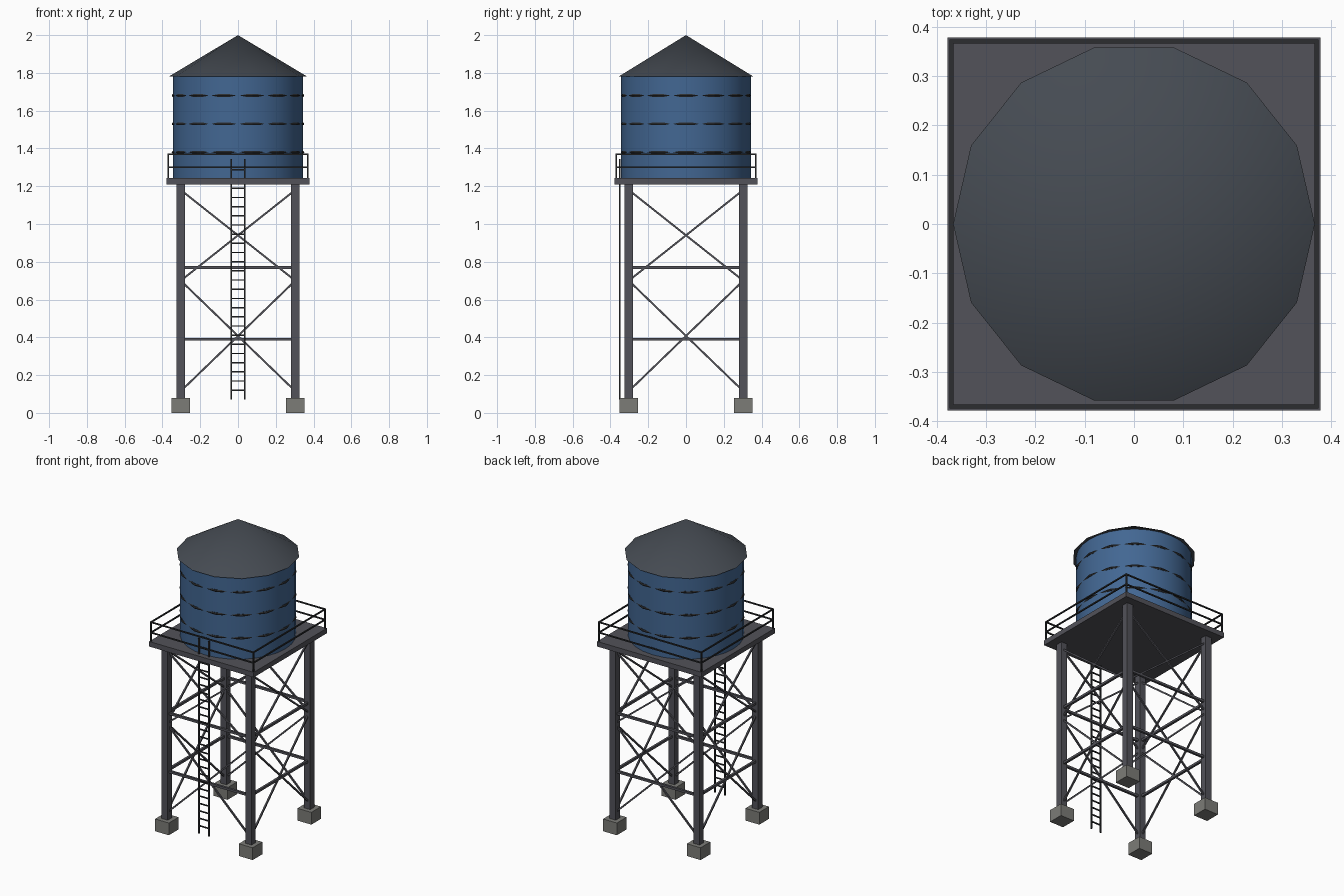
import bpy
from math import radians
from mathutils import Vector

if "Cube" in bpy.data.objects:
    bpy.data.objects.remove(bpy.data.objects["Cube"])


def material(name, r, g, b):
    m = bpy.data.materials.new(name)
    m.diffuse_color = (r, g, b, 1)
    m.use_nodes = True
    m.node_tree.nodes["Principled BSDF"].inputs["Base Color"].default_value = m.diffuse_color
    return m


steel = material("steel", 0.085, 0.085, 0.1)
dark = material("dark_steel", 0.025, 0.027, 0.03)
blue = material("blue_paint", 0.055, 0.135, 0.29)
slate = material("roof_slate", 0.06, 0.07, 0.085)
concrete = material("concrete", 0.2, 0.2, 0.185)


def finish(name, mat, smooth=False):
    o = bpy.context.object
    o.name = name
    o.data.materials.append(mat)
    if smooth:
        bpy.ops.object.shade_smooth_by_angle(angle=radians(35))
    return o


def box(name, center, size, mat):
    bpy.ops.mesh.primitive_cube_add(size=1, location=center)
    bpy.context.object.scale = size
    bpy.ops.object.transform_apply(location=False, rotation=False, scale=True)
    return finish(name, mat)


def bar(name, a, b, w, mat):
    """Square bar running from point a to point b."""
    a, b = Vector(a), Vector(b)
    o = box(name, (0, 0, 0), (w, w, (b - a).length), mat)
    o.location = (a + b) / 2
    o.rotation_euler = (b - a).to_track_quat('Z', 'Y').to_euler()
    return o


# Legs on concrete footings
L = 0.303
corners = [(-1, -1), (1, -1), (1, 1), (-1, 1)]
for sx, sy in corners:
    box("footing", (sx * L, sy * L, 0.04), (0.1, 0.1, 0.08), concrete)
    box("leg", (sx * L, sy * L, 0.645), (0.044, 0.044, 1.13), steel)

# Cross braces, girts and railing on all four sides
R = 0.37
for i in range(4):
    (ax, ay), (bx, by) = corners[i], corners[(i + 1) % 4]
    for z0, z1 in ((0.115, 0.70), (0.70, 1.18)):
        bar("brace", (ax * L, ay * L, z0), (bx * L, by * L, z1), 0.01, steel)
        bar("brace", (ax * L, ay * L, z1), (bx * L, by * L, z0), 0.01, steel)
    for z in (0.39, 0.77):
        bar("girt", (ax * L, ay * L, z), (bx * L, by * L, z), 0.015, steel)
    for z in (1.30, 1.368):
        bar("rail", (ax * R, ay * R, z), (bx * R, by * R, z), 0.008, dark)
    bar("rail_post", (ax * R, ay * R, 1.24), (ax * R, ay * R, 1.372), 0.008, dark)

# Platform
box("platform", (0, 0, 1.2265), (0.756, 0.756, 0.033), steel)

# Tank with hoops
bpy.ops.mesh.primitive_cylinder_add(vertices=28, radius=0.343, depth=0.54,
                                    location=(0, 0, 1.511))
finish("tank", blue, True)
for z in (1.38, 1.53, 1.68):
    bpy.ops.mesh.primitive_torus_add(major_segments=14, minor_segments=6,
                                     major_radius=0.343, minor_radius=0.008,
                                     location=(0, 0, z))
    finish("hoop", dark)

# Conical roof
bpy.ops.mesh.primitive_cone_add(vertices=14, radius1=0.367, radius2=0, depth=0.22,
                                location=(0, 0, 1.89), rotation=(0, 0, radians(90)))
finish("roof", slate, True)

# Ladder on the front
for s in (-1, 1):
    bar("ladder_stile", (s * 0.036, -0.35, 0.07), (s * 0.036, -0.35, 1.345), 0.009, dark)
for i in range(25):
    z = 0.12 + i * 0.0486
    bar("ladder_rung", (-0.036, -0.35, z), (0.036, -0.35, z), 0.007, dark)
